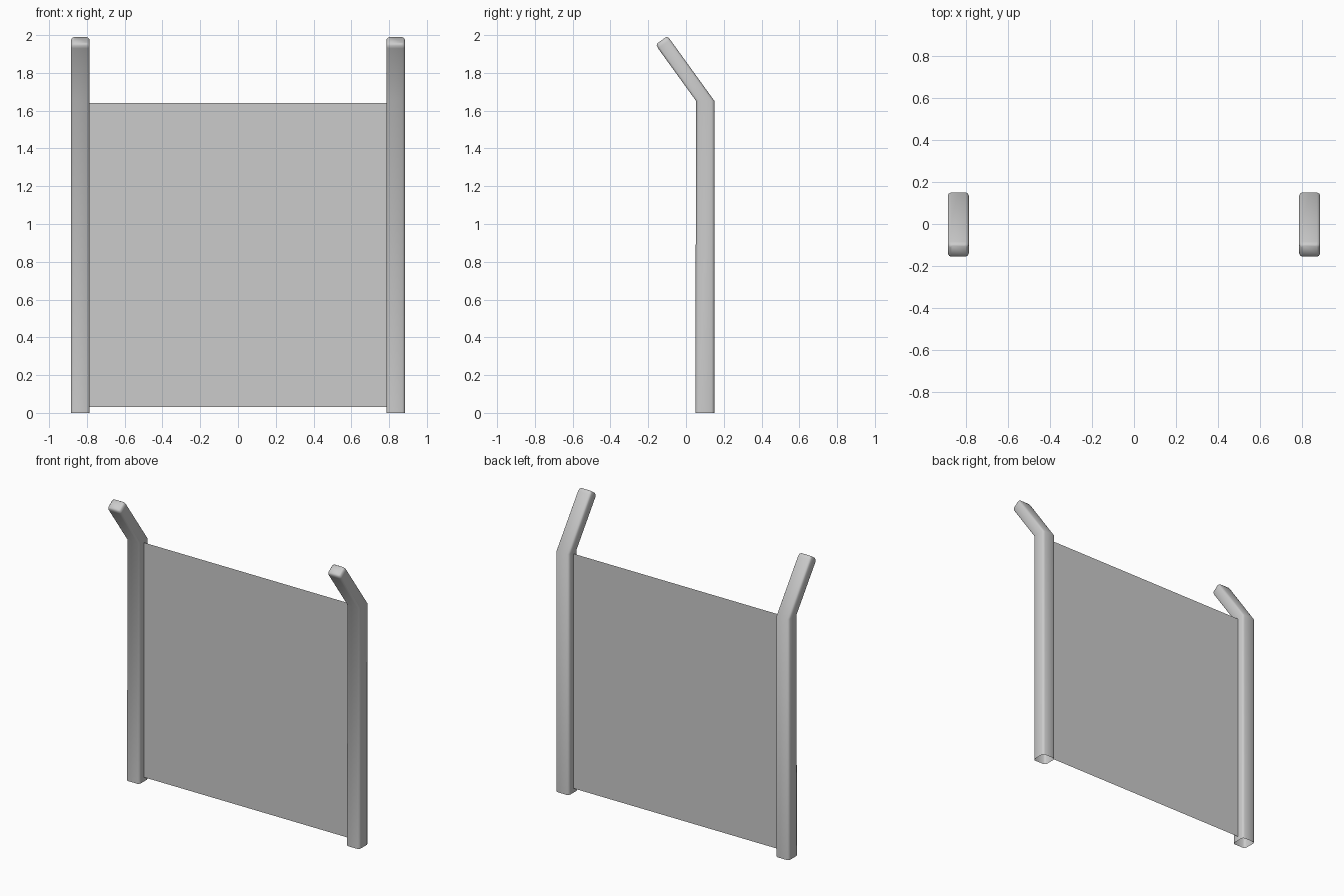
import bpy, bmesh
from mathutils import Vector

cube = bpy.data.objects.get("Cube")
if cube:
    bpy.data.objects.remove(cube, do_unlink=True)

POST_X = 0.835      # post centre from the middle
HALF = 0.05         # half the post width
CHAMFER = 0.015     # corner rounding

grey = bpy.data.materials.new("galvanised grey")
grey.use_nodes = True
colour = (0.6, 0.6, 0.6, 1)
grey.diffuse_color = colour
grey.node_tree.nodes["Principled BSDF"].inputs["Base Color"].default_value = colour


def add_object(name, bm):
    mesh = bpy.data.meshes.new(name)
    bm.to_mesh(mesh)
    bm.free()
    mesh.materials.append(grey)
    obj = bpy.data.objects.new(name, mesh)
    bpy.context.collection.objects.link(obj)
    return obj


def section(scale=1.0):
    """Square cross-section with chamfered corners, each from -1 to 1."""
    k = 1 - CHAMFER / HALF
    mid = (1 + k) / 2 + 0.05
    corner = [(1, k), (mid, mid), (k, 1)]
    points = []
    for _ in range(4):
        points += corner
        corner = [(-b, a) for a, b in corner]
    return [(a * scale, b * scale) for a, b in points]


def make_post(name, x):
    """Hollow post with an open foot, a bent top and a rounded cap."""
    # Each station: front point (y, z), back point (y, z), section scale
    stations = [
        ((0.05, 0), (0.15, 0), 1),
        ((0.053, 1.652), (0.15, 1.652), 1),
        ((-0.148, 1.930), (-0.084, 1.976), 1),
        ((-0.157, 1.943), (-0.093, 1.989), 0.94),
        ((-0.161, 1.950), (-0.097, 1.996), 0.78),
    ]
    bm = bmesh.new()
    rings = []
    for front, back, scale in stations:
        f, b = Vector((x, *front)), Vector((x, *back))
        centre, half = (f + b) / 2, (b - f) / 2
        rings.append([bm.verts.new(centre + half * v + Vector((u * HALF, 0, 0)))
                      for u, v in section(scale)])
    for low, high in zip(rings, rings[1:]):
        for i in range(len(low)):
            j = (i + 1) % len(low)
            bm.faces.new((low[i], low[j], high[j], high[i]))
    bm.faces.new(rings[-1])
    obj = add_object(name, bm)
    bpy.ops.object.select_all(action='DESELECT')
    obj.select_set(True)
    bpy.context.view_layer.objects.active = obj
    bpy.ops.object.shade_smooth_by_angle(angle=0.9)


make_post("left_post", POST_X)
make_post("right_post", -POST_X)

# Flat sheet between the posts
bm = bmesh.new()
edge = POST_X - HALF
corners = [(-edge, 0.03), (edge, 0.03), (edge, 1.64), (-edge, 1.64)]
bm.faces.new([bm.verts.new((x, 0.1, z)) for x, z in corners])
add_object("fence_panel", bm)
